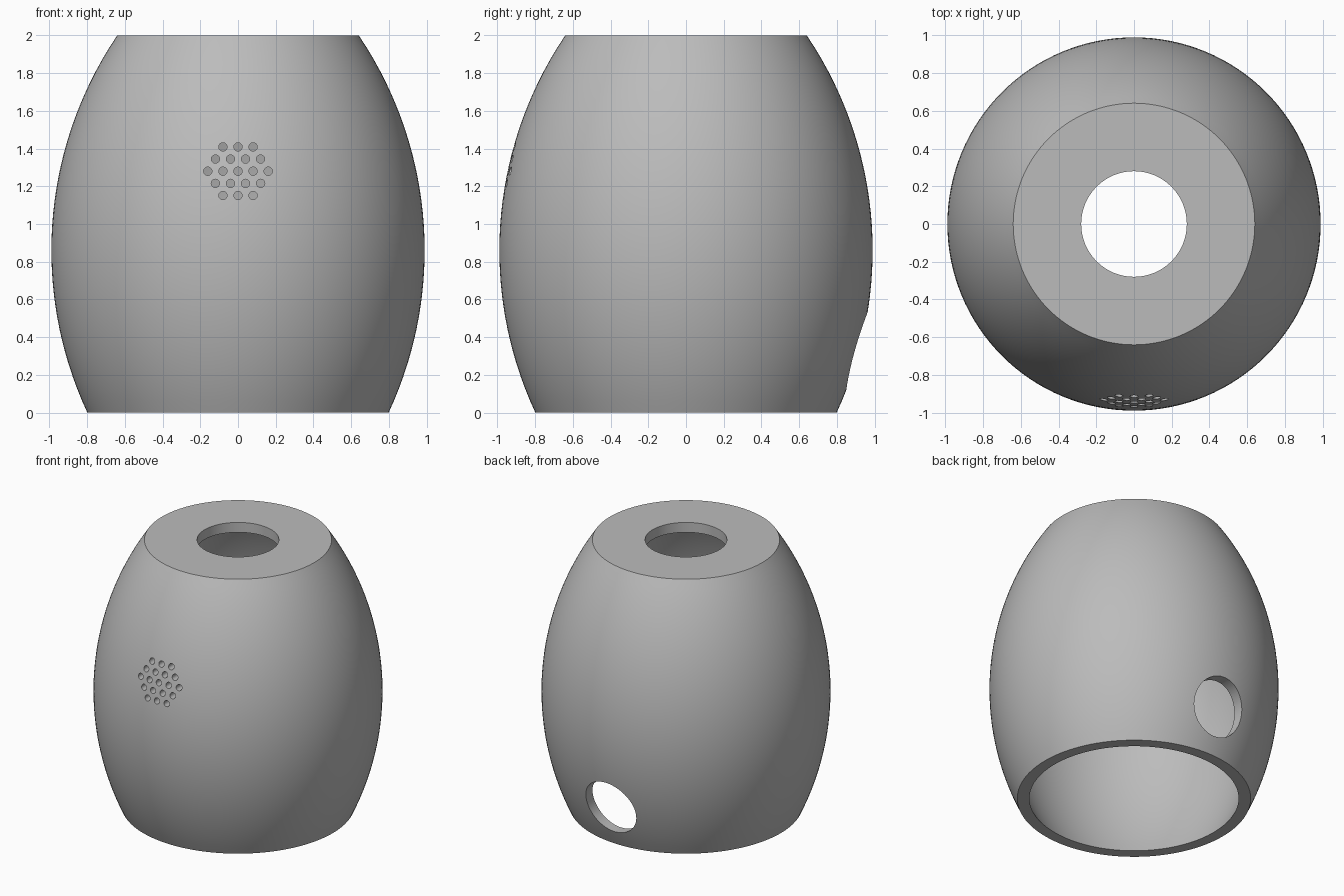
import bpy, bmesh, math
from mathutils import Matrix, Vector

if "Cube" in bpy.data.objects:
    bpy.data.objects.remove(bpy.data.objects["Cube"], do_unlink=True)

HEIGHT = 2.0
WALL = 0.075
ARC_RADIUS, BELLY_Z, BELLY_RADIUS = 2.035, 0.86, 0.99
NECK_RADIUS = 0.28
STEPS = 32


def material(name, colour):
    mat = bpy.data.materials.new(name)
    mat.use_nodes = True
    mat.diffuse_color = colour
    mat.node_tree.nodes["Principled BSDF"].inputs["Base Color"].default_value = colour
    return mat


def link_mesh(name, bm):
    mesh = bpy.data.meshes.new(name)
    bm.to_mesh(mesh)
    bm.free()
    obj = bpy.data.objects.new(name, mesh)
    bpy.context.collection.objects.link(obj)
    return obj


def barrel_arc(offset, top):
    """Points (radius, z) up a circular arc, moved inwards by offset."""
    r = ARC_RADIUS - offset
    centre = BELLY_RADIUS - ARC_RADIUS
    heights = [top * i / STEPS for i in range(STEPS + 1)]
    return [(centre + math.sqrt(r * r - (z - BELLY_Z) ** 2), z) for z in heights]


def lathe(name, profile, segments):
    """Turn a closed profile around the z axis."""
    bm = bmesh.new()
    verts = [bm.verts.new((r, 0, z)) for r, z in profile]
    edges = [bm.edges.new((v, verts[i - 1])) for i, v in enumerate(verts)]
    bmesh.ops.spin(bm, geom=verts + edges, cent=(0, 0, 0), axis=(0, 0, 1),
                   angle=math.tau, steps=segments)
    bmesh.ops.remove_doubles(bm, verts=bm.verts, dist=1e-5)
    bmesh.ops.recalc_face_normals(bm, faces=bm.faces)
    return link_mesh(name, bm)


def drill(target, name, holes, radius, y, sides):
    """Cut round holes along y at each (x, z)."""
    bm = bmesh.new()
    for x, z in holes:
        place = Matrix.Translation(Vector((x, y, z))) @ Matrix.Rotation(math.pi / 2, 4, "X")
        bmesh.ops.create_cone(bm, cap_ends=True, segments=sides, radius1=radius,
                              radius2=radius, depth=0.8, matrix=place)
    cutter = link_mesh(name, bm)
    cutter.hide_render = True
    mod = target.modifiers.new(name, "BOOLEAN")
    mod.operation, mod.solver, mod.object = "DIFFERENCE", "EXACT", cutter
    bpy.context.view_layer.objects.active = target
    bpy.ops.object.modifier_apply(modifier=mod.name)
    bpy.data.objects.remove(cutter, do_unlink=True)


# Hollow barrel shell with a flat top, a neck opening and an open base
outer = barrel_arc(0, HEIGHT)
inner = barrel_arc(WALL, HEIGHT - WALL)
neck = [(NECK_RADIUS, HEIGHT), (NECK_RADIUS, HEIGHT - WALL)]
shell = lathe("barrel_shell", outer + neck + inner[::-1], 128)
shell.data.materials.append(material("grey", (0.5, 0.5, 0.5, 1)))

# Cable hole low in the back
drill(shell, "cable_hole", [(0, 0.325)], 0.207, 0.9, 64)

# Hexagonal grille of small holes in the front
grille = []
for row in range(-2, 3):
    count = 5 - abs(row)
    for i in range(count):
        grille.append(((i - (count - 1) / 2) * 0.08, 1.28 + row * 0.0645))
drill(shell, "grille_holes", grille, 0.022, -0.9, 24)

# Smooth shading with crisp rims
bpy.ops.object.select_all(action="DESELECT")
shell.select_set(True)
bpy.context.view_layer.objects.active = shell
bpy.ops.object.shade_smooth_by_angle(angle=math.radians(30))
